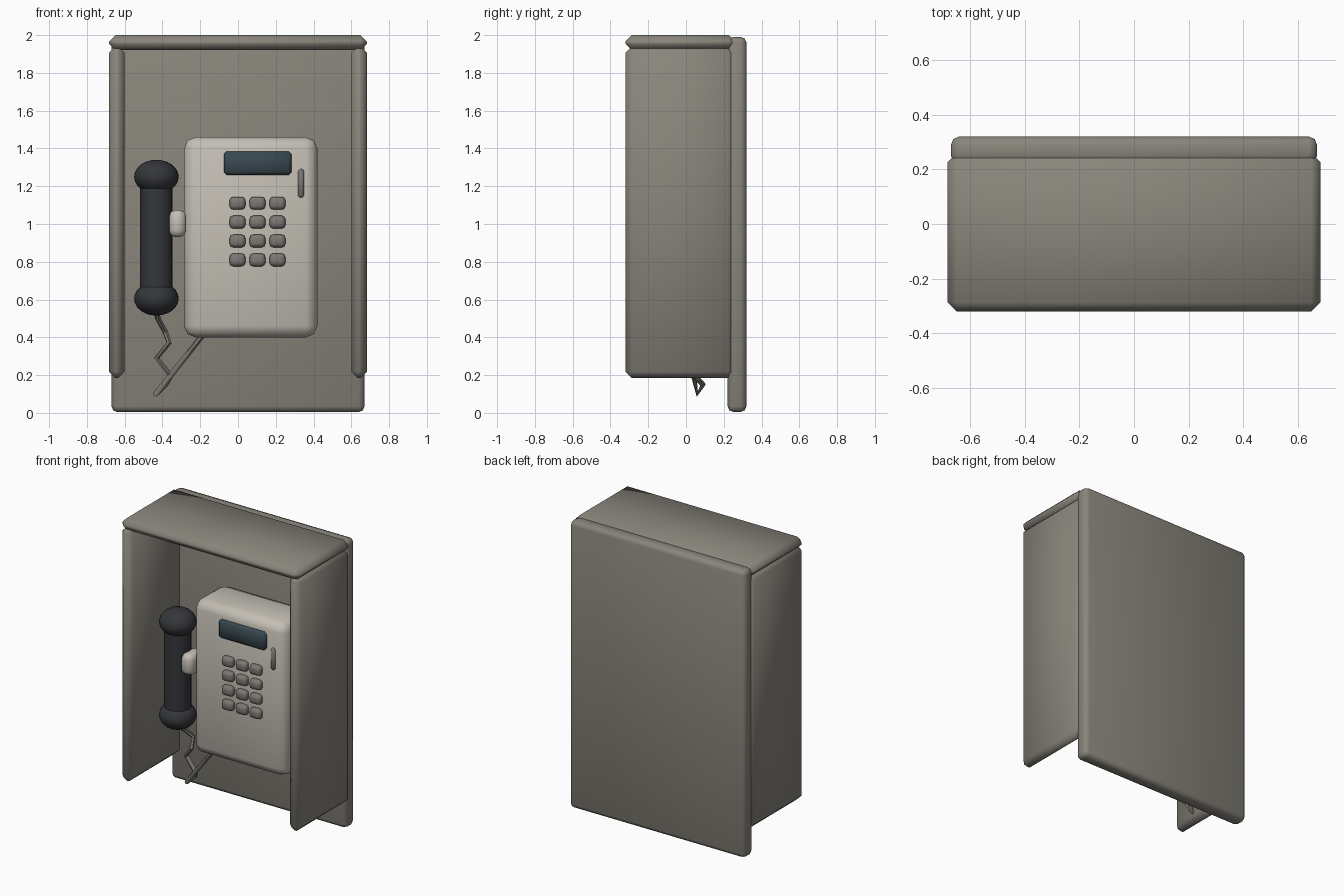
import bpy, bmesh, math
from mathutils import Vector

if "Cube" in bpy.data.objects:
    bpy.data.objects.remove(bpy.data.objects["Cube"])


def material(name, rgb):
    m = bpy.data.materials.new(name)
    m.diffuse_color = (*rgb, 1)
    m.use_nodes = True
    m.node_tree.nodes["Principled BSDF"].inputs["Base Color"].default_value = m.diffuse_color
    return m


SHELL = material("shell_grey", (0.25, 0.235, 0.20))
BODY = material("body_light_grey", (0.55, 0.52, 0.46))
KEY = material("key_grey", (0.20, 0.19, 0.17))
DARK = material("handset_black", (0.035, 0.037, 0.042))
SCREEN = material("screen_blue_grey", (0.04, 0.065, 0.08))


def finish(ob, name, mat):
    ob.name = name
    ob.data.materials.append(mat)
    bpy.context.view_layer.objects.active = ob
    ob.select_set(True)
    bpy.ops.object.shade_smooth_by_angle(angle=math.radians(50))
    ob.select_set(False)
    return ob


def box(name, x, y, z, mat, bevel, segments=1):
    """Bevelled box given by its (min, max) extents."""
    bpy.ops.mesh.primitive_cube_add(size=1)
    ob = bpy.context.object
    spans = (x, y, z)
    for v in ob.data.vertices:
        v.co = [(a + b) / 2 + c * (b - a) for (a, b), c in zip(spans, v.co)]
    bm = bmesh.new()
    bm.from_mesh(ob.data)
    bmesh.ops.bevel(bm, geom=bm.edges[:], offset=bevel, segments=segments,
                    profile=0.5, affect='EDGES')
    bm.to_mesh(ob.data)
    bm.free()
    return finish(ob, name, mat)


# Shelter: back board, two side panels and the hood
box("back_panel", (-0.67, 0.67), (0.22, 0.32), (0.005, 1.99), SHELL, 0.03, 2)
for name, s in (("left", -1), ("right", 1)):
    xs = sorted((s * 0.60, s * 0.682))
    box(name + "_side_panel", xs, (-0.32, 0.255), (0.185, 1.94), SHELL, 0.033)
box("hood", (-0.682, 0.682), (-0.32, 0.26), (1.92, 2.0), SHELL, 0.033)

# Telephone body with display, card slot and keypad
box("phone_body", (-0.285, 0.42), (-0.09, 0.24), (0.40, 1.46), BODY, 0.06, 2)
box("display", (-0.075, 0.283), (-0.115, -0.06), (1.26, 1.385), SCREEN, 0.015)
box("card_slot", (0.318, 0.35), (-0.105, -0.06), (1.14, 1.29), KEY, 0.01)
for row in range(4):
    for col in range(3):
        cx, cz = 0.106 * col - 0.003, 1.11 - 0.1 * row
        box(f"key_{row}_{col}", (cx - 0.042, cx + 0.042), (-0.125, -0.07),
            (cz - 0.034, cz + 0.034), KEY, 0.02, 2)

# Handset: grip, ear piece and mouth piece
HX, HY = -0.432, -0.04
bpy.ops.mesh.primitive_cylinder_add(vertices=20, radius=0.086, depth=0.62,
                                    location=(HX, HY, 0.93))
finish(bpy.context.object, "handset_grip", DARK)
for name, z in (("ear_piece", 1.25), ("mouth_piece", 0.605)):
    bpy.ops.mesh.primitive_uv_sphere_add(segments=20, ring_count=12, radius=1,
                                         location=(HX, HY, z))
    ob = bpy.context.object
    ob.scale = (0.118, 0.118, 0.09)
    finish(ob, name, DARK)

# Cradle hook between handset and body
box("cradle", (-0.365, -0.275), (-0.12, 0.04), (0.93, 1.075), BODY, 0.035, 2)


# Cords: bent wires swept along short paths
def cord(name, points, radius):
    cu = bpy.data.curves.new(name, 'CURVE')
    cu.dimensions = '3D'
    cu.bevel_depth = radius
    cu.bevel_resolution = 1
    cu.use_fill_caps = True
    sp = cu.splines.new('POLY')
    sp.points.add(len(points) - 1)
    for p, co in zip(sp.points, points):
        p.co = (*co, 1)
    ob = bpy.data.objects.new(name, cu)
    bpy.context.collection.objects.link(ob)
    bpy.context.view_layer.objects.active = ob
    ob.select_set(True)
    bpy.ops.object.convert(target='MESH')
    return finish(bpy.context.object, name, KEY)


cord("phone_cord", [
    (-0.43, -0.04, 0.55), (-0.425, 0.0, 0.50), (-0.385, 0.06, 0.43),
    (-0.365, 0.01, 0.37), (-0.43, 0.05, 0.29), (-0.355, 0.045, 0.195),
    (-0.385, 0.09, 0.15), (-0.435, 0.06, 0.10), (-0.355, 0.04, 0.20),
    (-0.18, 0.02, 0.42)], 0.015)
